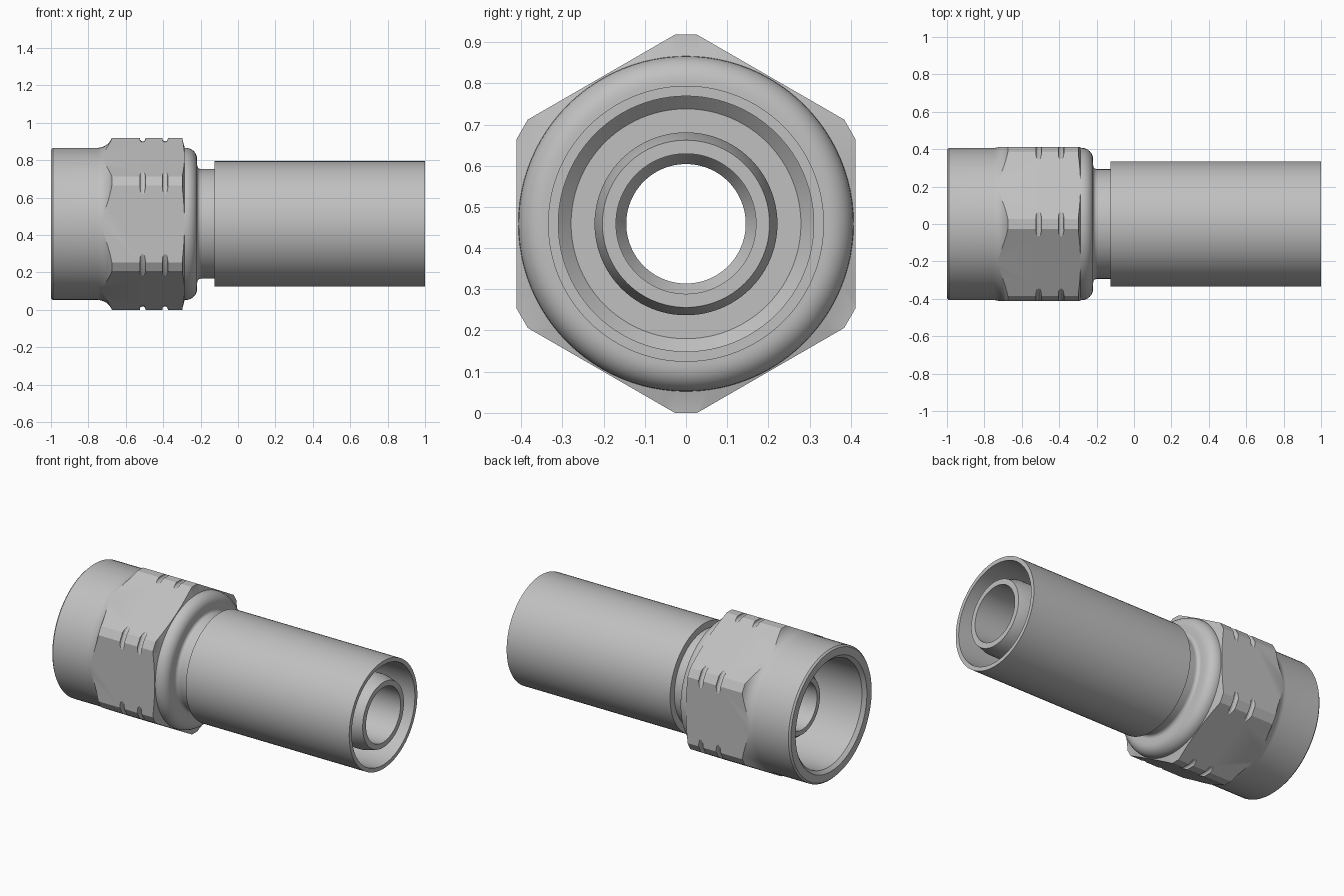
import bpy, bmesh, math
from mathutils import Matrix

if "Cube" in bpy.data.objects:
    bpy.data.objects.remove(bpy.data.objects["Cube"], do_unlink=True)

AXIS_Z = 0.459
steel = bpy.data.materials.new("grey steel")
steel.use_nodes = True
STEEL_COLOUR = (0.53, 0.53, 0.53, 1)
steel.diffuse_color = STEEL_COLOUR
steel.node_tree.nodes["Principled BSDF"].inputs["Base Color"].default_value = STEEL_COLOUR


def make_object(name, bm):
    bmesh.ops.recalc_face_normals(bm, faces=bm.faces)
    bm.transform(Matrix.Translation((0, 0, AXIS_Z)))
    mesh = bpy.data.meshes.new(name)
    bm.to_mesh(mesh)
    bm.free()
    mesh.materials.append(steel)
    obj = bpy.data.objects.new(name, mesh)
    bpy.context.collection.objects.link(obj)
    return obj


def revolve(name, profile, steps=96):
    """Spin a closed (x, radius) profile around the long axis."""
    bm = bmesh.new()
    verts = [bm.verts.new((x, 0, r)) for x, r in profile]
    edges = [bm.edges.new((v, verts[i - 1])) for i, v in enumerate(verts)]
    bmesh.ops.spin(bm, geom=verts + edges, cent=(0, 0, 0), axis=(1, 0, 0),
                   angle=math.tau, steps=steps, use_merge=True)
    bmesh.ops.remove_doubles(bm, verts=bm.verts, dist=1e-5)
    return make_object(name, bm)


def arc(cx, cr, radius, start, end, n=8):
    """Points of an arc in the (x, radius) plane, angles in degrees."""
    angles = [math.radians(start + (end - start) * i / n) for i in range(n + 1)]
    return [(cx + radius * math.cos(a), cr + radius * math.sin(a)) for a in angles]


def activate(obj):
    bpy.ops.object.select_all(action="DESELECT")
    obj.select_set(True)
    bpy.context.view_layer.objects.active = obj


def smooth(obj):
    activate(obj)
    bpy.ops.object.shade_smooth_by_angle(angle=math.radians(24))


# Swivel nut: turned profile with bore, two grooves and a rounded back bead
nut_profile = [(-1, 0.35), (-1, 0.397), (-0.99, 0.407), (-0.75, 0.407)]
nut_profile += arc(-0.75, 0.487, 0.08, -85, -22)
nut_profile += [(-0.665, 0.48)]
for groove_x in (-0.51, -0.39):
    nut_profile += arc(groove_x, 0.456, 0.015, 180, 360, 6)
    nut_profile.insert(-7, (groove_x - 0.015, 0.48))
    nut_profile.append((groove_x + 0.015, 0.48))
nut_profile += [(-0.298, 0.48), (-0.298, 0.455), (-0.285, 0.407)]
nut_profile += arc(-0.28, 0.345, 0.062, 90, 0)
nut_profile += [(-0.218, 0.315)] + arc(-0.198, 0.313, 0.02, 180, 270, 5)
nut_profile += [(-0.198, 0.28), (-0.6, 0.28), (-0.6, 0.33), (-0.98, 0.33)]
nut = revolve("swivel_nut", nut_profile)

# Hexagon with trimmed corners, used to shape the nut flats
bm = bmesh.new()
trim = math.atan2(0.027, 0.459)
corners = [math.radians(60 * k) + s * trim for k in range(6) for s in (-1, 1)]
radius = math.hypot(0.459, 0.027)
ring = [bm.verts.new((-1.2, radius * math.sin(a), radius * math.cos(a))) for a in corners]
face = bm.faces.new(ring)
side = bmesh.ops.extrude_face_region(bm, geom=[face])["geom"]
bmesh.ops.translate(bm, vec=(1.2, 0, 0),
                    verts=[g for g in side if isinstance(g, bmesh.types.BMVert)])
hexagon = make_object("hexagon_cutter", bm)
hexagon.hide_render = True

cut = nut.modifiers.new("hexagon", "BOOLEAN")
cut.operation = "INTERSECT"
cut.solver = "EXACT"
cut.object = hexagon
activate(nut)
bpy.ops.object.modifier_apply(modifier=cut.name)
bpy.data.objects.remove(hexagon, do_unlink=True)
smooth(nut)

# Stem: conical seat inside the nut, neck, and inner hose tail
smooth(revolve("stem", [
    (-0.8, 0.145), (-0.8, 0.175), (-0.65, 0.288), (-0.6, 0.293),
    (-0.04, 0.293), (-0.04, 0.222), (0.93, 0.222), (1, 0.203),
    (1, 0.17), (-0.1, 0.17), (-0.14, 0.145)]))

# Outer sleeve with a bevelled floor
smooth(revolve("crimp_sleeve", [
    (-0.125, 0.285), (-0.125, 0.335), (1, 0.335), (1, 0.31),
    (-0.01, 0.31), (-0.04, 0.279), (-0.06, 0.279)]))
